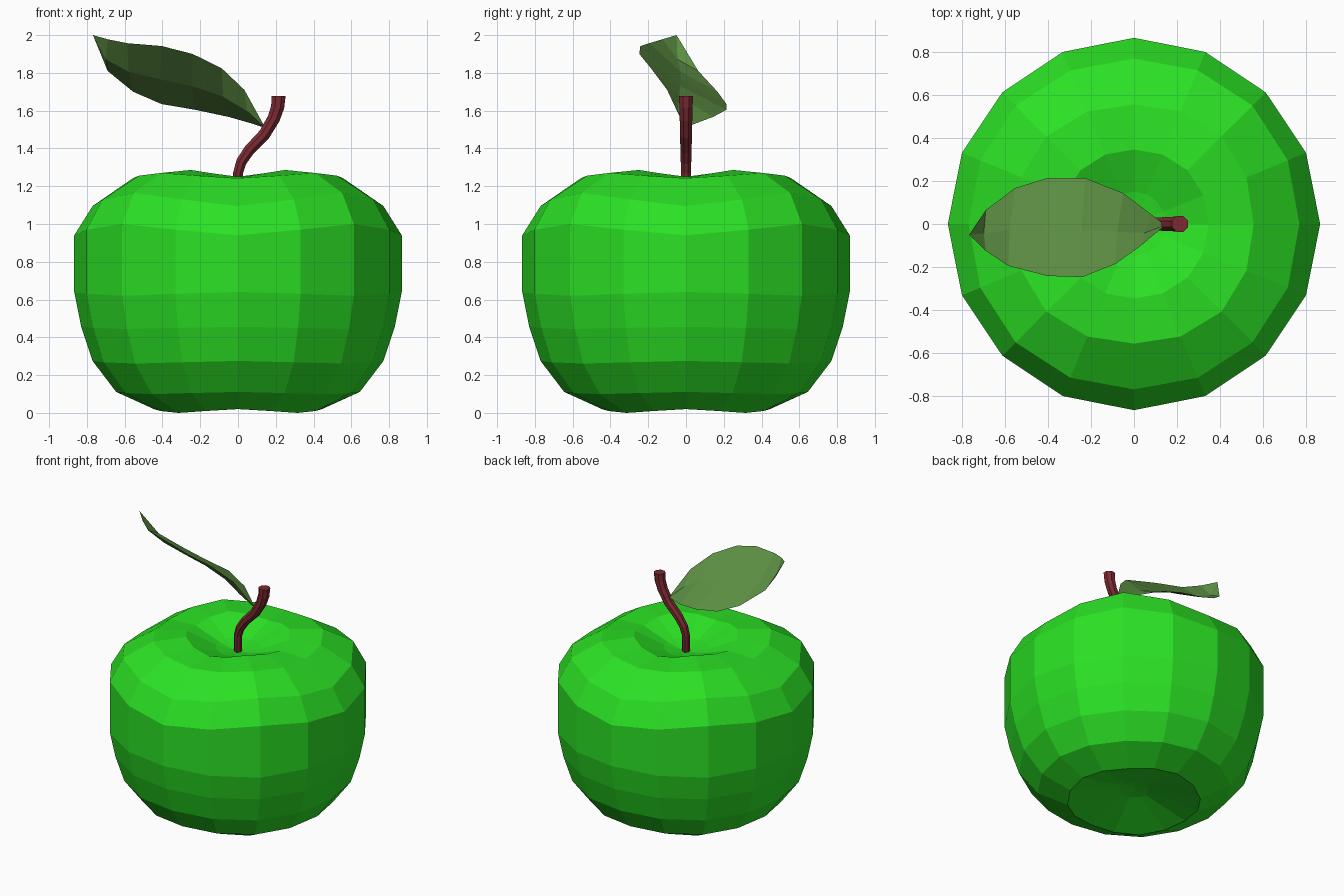
import bpy, bmesh
from math import cos, sin, pi
from mathutils import Vector

if "Cube" in bpy.data.objects:
    bpy.data.objects.remove(bpy.data.objects["Cube"])


def material(name, rgb):
    m = bpy.data.materials.new(name)
    m.diffuse_color = (*rgb, 1)
    m.use_nodes = True
    m.node_tree.nodes["Principled BSDF"].inputs["Base Color"].default_value = m.diffuse_color
    return m


def finish(name, bm, mat, closed=True):
    if closed:
        bmesh.ops.recalc_face_normals(bm, faces=bm.faces)
    mesh = bpy.data.meshes.new(name)
    bm.to_mesh(mesh)
    bm.free()
    mesh.materials.append(mat)
    obj = bpy.data.objects.new(name, mesh)
    bpy.context.collection.objects.link(obj)
    return obj


def bridge(bm, rings):
    n = len(rings[0])
    for a, b in zip(rings, rings[1:]):
        for i in range(n):
            j = (i + 1) % n
            bm.faces.new((a[i], a[j], b[j], b[i]))


# Apple body: 16-sided lathe with four soft lobes
# each ring: radius, height, lobe change of radius, lobe change of height
PROFILE = [
    (0.10, 0.09, 0, 0), (0.445, 0.01, 0, -0.01), (0.645, 0.105, 0, -0.006),
    (0.77, 0.268, 0, -0.007), (0.83, 0.45, 0, -0.006), (0.867, 0.63, 0, -0.01),
    (0.867, 0.97, 0, 0.03), (0.775, 1.13, 0.005, 0.035),
    (0.567, 1.256, 0.01, 0.014), (0.35, 1.268, 0.003, 0.018),
    (0.15, 1.185, 0, 0.004),
]
SIDES = 16
bm = bmesh.new()
rings = []
for r, z, dr, dz in PROFILE:
    ring = []
    for i in range(SIDES):
        a = 2 * pi * i / SIDES
        lobe = -cos(4 * a)
        rr = r + dr * lobe
        ring.append(bm.verts.new((rr * cos(a), rr * sin(a), z + dz * lobe)))
    rings.append(ring)
bridge(bm, rings)
for ring, z in ((rings[0], 0.10), (rings[-1], 1.15)):
    tip = bm.verts.new((0, 0, z))
    for i in range(SIDES):
        bm.faces.new((ring[i], ring[(i + 1) % SIDES], tip))
finish("apple_body", bm, material("apple_green", (0.024, 0.75, 0.018)))

# Stem: 8-sided tube swept along a bent path, wider at the top
PATH = [(0.0, 1.13), (0.0, 1.27), (0.018, 1.33), (0.06, 1.392), (0.14, 1.475),
        (0.19, 1.56), (0.21, 1.62), (0.215, 1.678)]
pts = [Vector((x, 0, z)) for x, z in PATH]
bm = bmesh.new()
rings = []
for k, p in enumerate(pts):
    t = (pts[min(k + 1, len(pts) - 1)] - pts[max(k - 1, 0)]).normalized()
    if k == len(pts) - 1:
        t = Vector((0, 0, 1))
    side = Vector((0, 1, 0))
    across = side.cross(t)
    rad = 0.026 + 0.014 * k / (len(pts) - 1)
    rings.append([bm.verts.new(p + rad * (across * cos(a) + side * sin(a)))
                  for a in (2 * pi * (i + 0.5) / 8 for i in range(8))])
bridge(bm, rings)
bm.faces.new(rings[0])
bm.faces.new(rings[-1])
finish("stem", bm, material("stem_red_brown", (0.2, 0.024, 0.031)))

# Leaf: thin cupped sheet between a low back edge and a high front edge
LOW = [(-0.69, 0.065, 1.81), (-0.555, 0.167, 1.70), (-0.405, 0.214, 1.635),
       (-0.228, 0.214, 1.605), (-0.05, 0.144, 1.567), (0.08, 0.045, 1.53)]
HIGH = [(-0.69, -0.125, 1.978), (-0.585, -0.195, 1.957), (-0.404, -0.242, 1.942),
        (-0.24, -0.247, 1.90), (-0.087, -0.186, 1.825), (0.034, -0.10, 1.71)]
SAG = Vector((-0.01, -0.015, -0.022))
bm = bmesh.new()
tip = bm.verts.new((-0.768, -0.05, 2.0))
base = bm.verts.new((0.145, -0.005, 1.508))
rows = []
for lo, hi in zip(LOW, HIGH):
    lo, hi = Vector(lo), Vector(hi)
    rows.append([bm.verts.new(v) for v in (lo, (lo + hi) / 2 + SAG, hi)])
for a, b in zip(rows, rows[1:]):
    for i in (0, 1):
        bm.faces.new((a[i], a[i + 1], b[i + 1], b[i]))
for i in (0, 1):
    bm.faces.new((tip, rows[0][i + 1], rows[0][i]))
    bm.faces.new((rows[-1][i], rows[-1][i + 1], base))
finish("leaf", bm, material("leaf_green", (0.115, 0.29, 0.06)), closed=False)
